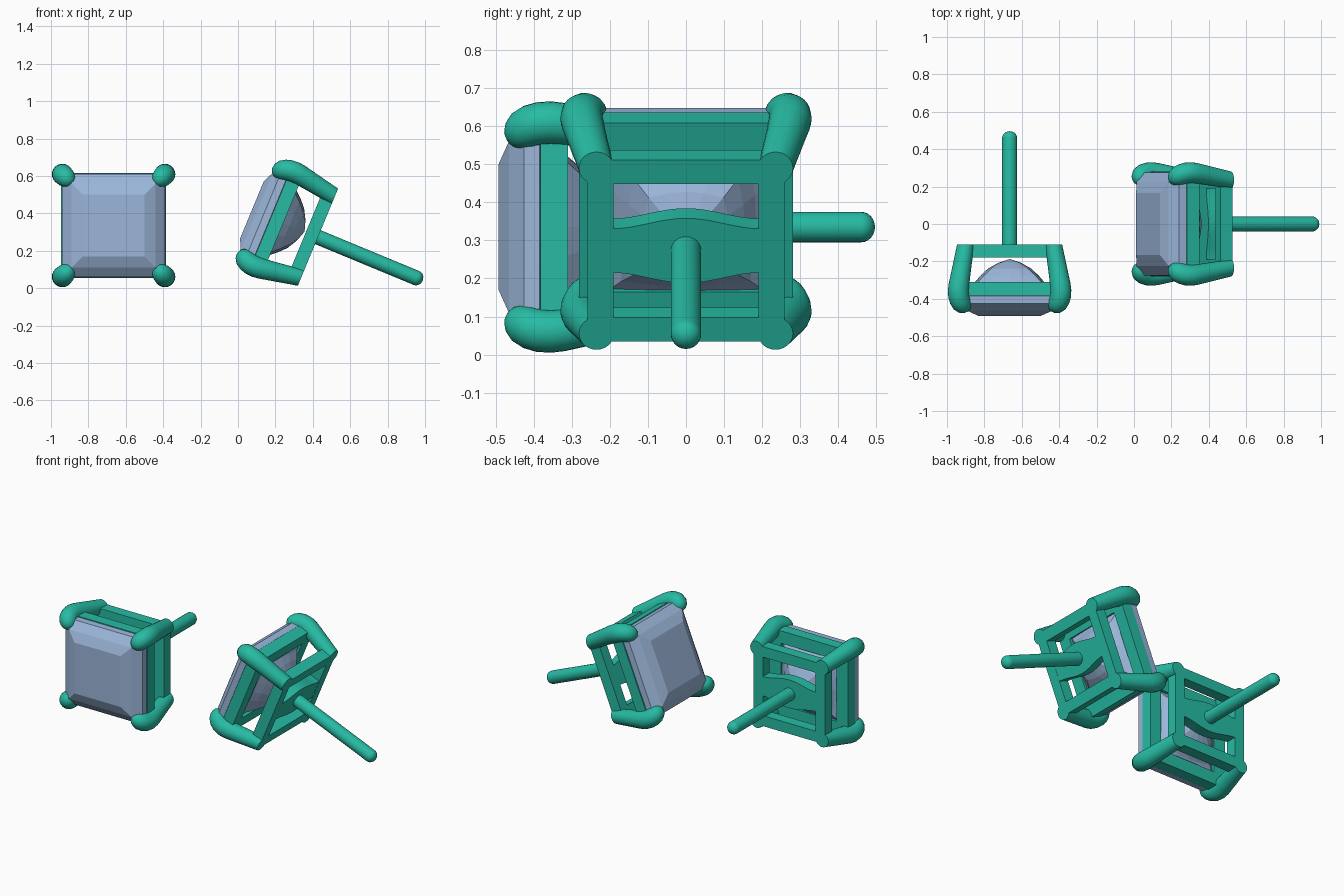
import bpy, bmesh
from math import cos, sin, pi, radians
from mathutils import Vector, Matrix

if "Cube" in bpy.data.objects:
    bpy.data.objects.remove(bpy.data.objects["Cube"])


def material(name, col):
    m = bpy.data.materials.new(name)
    m.diffuse_color = (*col, 1)
    m.use_nodes = True
    m.node_tree.nodes["Principled BSDF"].inputs["Base Color"].default_value = m.diffuse_color
    return m


metal = material("metal", (0.02, 0.50, 0.37))
gem = material("gem", (0.33, 0.47, 0.70))

# Each earring: local origin at the centre of the rear frame, stone towards -y
PLACES = {
    "left": Matrix.Translation((-0.665, -0.11, 0.335)),
    "right": Matrix.Translation((0.4275, 0, 0.2725))
    @ Matrix.Rotation(radians(22.5), 4, 'Y') @ Matrix.Rotation(radians(-90), 4, 'Z'),
}


def loft(name, rings, mat, smooth=False, closed=False):
    """Skin a list of equal-length rings, capped or closed into a loop."""
    bm = bmesh.new()
    loops = [[bm.verts.new(p) for p in r] for r in rings]
    n = len(loops[0])
    pairs = list(zip(loops, loops[1:])) + ([(loops[-1], loops[0])] if closed else [])
    for a, b in pairs:
        for i in range(n):
            j = (i + 1) % n
            bm.faces.new((a[i], a[j], b[j], b[i]))
    if not closed:
        bm.faces.new(loops[0])
        bm.faces.new(loops[-1])
    bmesh.ops.remove_doubles(bm, verts=bm.verts, dist=1e-5)
    bmesh.ops.recalc_face_normals(bm, faces=bm.faces)
    me = bpy.data.meshes.new(name)
    bm.to_mesh(me)
    bm.free()
    me.materials.append(mat)
    if smooth:
        me.polygons.foreach_set("use_smooth", [True] * len(me.polygons))
        me.set_sharp_from_angle(angle=radians(40))
    for side, mw in PLACES.items():
        ob = bpy.data.objects.new(f"{side}_{name}", me)
        bpy.context.collection.objects.link(ob)
        ob.matrix_world = mw


def square(h, y):
    return [(x * h, y, z * h) for x, z in ((1, 1), (-1, 1), (-1, -1), (1, -1))]


def tube(name, path, bvec, mat, seg=24):
    """Round tube along a planar path of (point, radius)."""
    pts = [Vector(p) for p, r in path]
    rings = []
    for i, (_, r) in enumerate(path):
        t = (pts[min(i + 1, len(pts) - 1)] - pts[max(i - 1, 0)]).normalized()
        if i == 0:
            t = Vector((0, t.y, 0)).normalized()   # flat rear cut
        c = bvec.cross(t).normalized()
        rings.append([pts[i] + r * (cos(2 * pi * k / seg) * bvec + sin(2 * pi * k / seg) * c)
                      for k in range(seg)])
    loft(name, rings, mat, True)


# Square rear frame and front rail holding the stone
for name, outer, inner, y0, y1 in (("rear_frame", 0.258, 0.19, 0, -0.07),
                                   ("front_rail", 0.281, 0.20, -0.2, -0.272)):
    loft(name, [square(outer, y0), square(outer, y1), square(inner, y1), square(inner, y0)],
         metal, closed=True)

# Crossbar that widens in the middle to carry the post
bar = []
for i in range(17):
    x = -0.2 + 0.4 * i / 16
    h = 0.062 + 0.015 * (1 + cos(pi * x / 0.2))
    bar.append([(x, -0.001, h), (x, -0.07, h), (x, -0.07, -h), (x, -0.001, -h)])
loft("crossbar", bar, metal, True)

# Ear post with a rounded end
R = 0.04
post = [((0, -0.04, 0), R), ((0, 0.57, 0), R)]
post += [((0, 0.57 + 0.036 * sin(a), 0), R * cos(a))
         for a in [pi / 2 * k / 6 for k in range(1, 6)]] + [((0, 0.606, 0), 0.002)]
tube("post", post, Vector((1, 0, 0)), metal)

# Four corner prongs that lean out and curl over the stone
profile = [(0.235, 0, 0.046), (0.262, -0.16, 0.052), (0.271, -0.215, 0.055),
           (0.274, -0.245, 0.056), (0.272, -0.275, 0.056), (0.266, -0.298, 0.055),
           (0.257, -0.314, 0.053), (0.247, -0.324, 0.048), (0.237, -0.331, 0.040),
           (0.229, -0.336, 0.029), (0.224, -0.339, 0.016), (0.222, -0.340, 0.003)]
for k, (sx, sz) in enumerate(((1, 1), (-1, 1), (-1, -1), (1, -1))):
    side = Vector((sx, 0, sz)).normalized().cross(Vector((0, 1, 0)))
    tube(f"prong_{k + 1}", [((a * sx, y, a * sz), r) for a, y, r in profile], side, metal)

# Square faceted stone: (half width, y, roundness) from table to culet
levels = [(0.165, -0.382, 0.0), (0.225, -0.355, 0.0), (0.275, -0.315, 0.0),
          (0.277, -0.275, 0.0), (0.245, -0.245, 0.1), (0.185, -0.2, 0.3),
          (0.155, -0.165, 0.4), (0.115, -0.128, 0.5), (0.06, -0.097, 0.6),
          (0.002, -0.078, 0.6)]
rings = []
for h, y, rd in levels:
    ring = []
    for k in range(16):
        c, s = cos(pi * k / 8), sin(pi * k / 8)
        f = h * ((1 - rd) / max(abs(c), abs(s)) + rd)
        ring.append((c * f, y, s * f))
    rings.append(ring)
loft("stone", rings, gem)
